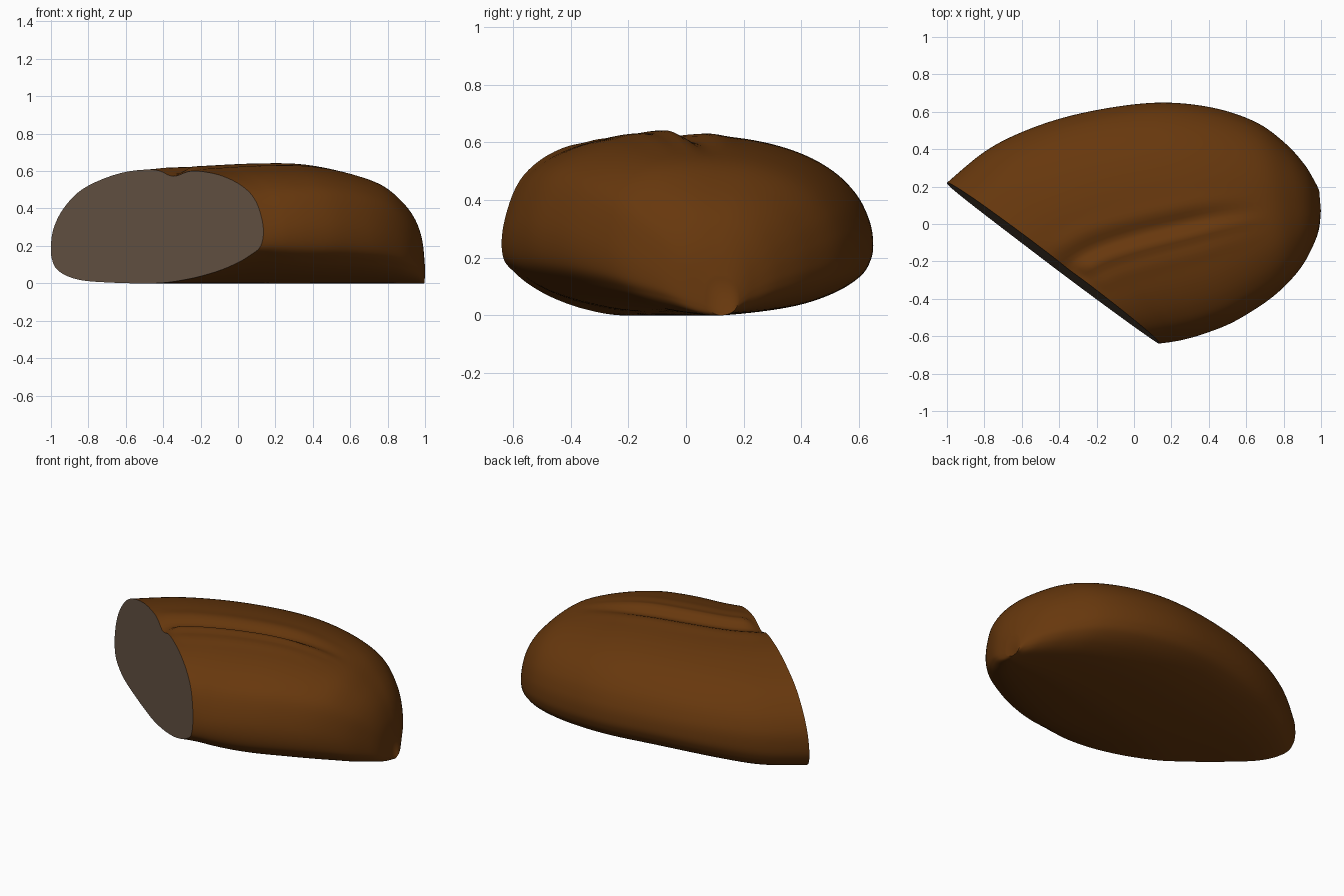
import bpy
import bmesh
import math
from mathutils import Vector

cube = bpy.data.objects.get("Cube")
if cube:
    bpy.data.objects.remove(cube, do_unlink=True)


def make_material(name, colour):
    material = bpy.data.materials.new(name)
    material.use_nodes = True
    material.diffuse_color = colour
    shader = next(n for n in material.node_tree.nodes if n.type == "BSDF_PRINCIPLED")
    shader.inputs["Base Color"].default_value = colour
    shader.inputs["Roughness"].default_value = 0.8
    return material


def spline_point(points, index, fraction, closed):
    """Smooth curve through the points, evaluated between index and index + 1."""
    count = len(points)

    def pick(i):
        return points[i % count] if closed else points[max(0, min(count - 1, i))]

    before, start, end, after = (Vector(pick(index + k)) for k in (-1, 0, 1, 2))
    slope_in, slope_out = (end - before) / 2, (after - start) / 2
    f, ff, fff = fraction, fraction ** 2, fraction ** 3
    return (start * (2 * fff - 3 * ff + 1) + slope_in * (fff - 2 * ff + f)
            + end * (3 * ff - 2 * fff) + slope_out * (fff - ff))


def resample(points, steps, closed=False):
    spans = len(points) if closed else len(points) - 1
    result = [spline_point(points, i, k / steps, closed)
              for i in range(spans) for k in range(steps)]
    if not closed:
        result.append(Vector(points[-1]))
    return result


def bump(value, centre, width):
    return math.exp(-((value - centre) / width) ** 2)


def smooth_ramp(value, low, high):
    f = max(0, min(1, (value - low) / (high - low)))
    return f * f * (3 - 2 * f)


# Cross-section: fraction across, fraction of height at the cut and further in
profile = [
    (0, .36, .42), (.012, .5, .54), (.05, .65, .68), (.12, .8, .81),
    (.22, .905, .91), (.35, .98, .975), (.5, 1, 1), (.65, .99, 1),
    (.78, .95, .96), (.89, .855, .87), (.96, .72, .74), (1, .5, .5),
    (.993, .33, .3), (.94, .24, .19), (.87, .165, .115), (.775, .095, .06),
    (.65, .035, .02), (.5, 0, 0), (.27, .008, .045), (.13, .035, .12),
    (.04, .11, .22), (.006, .22, .32),
]

# Stations from the cut to the rounded end: back x, y, front x, y, height
stations = [
    (-1, .22, .13, -.64, .61),
    (-.8, .385, .2, -.63, .615),
    (-.6, .49, .27, -.615, .62),
    (-.35, .575, .37, -.585, .625),
    (-.05, .633, .5, -.535, .625),
    (.2, .648, .61, -.475, .61),
    (.45, .615, .73, -.395, .575),
    (.66, .54, .825, -.31, .525),
    (.81, .43, .9, -.22, .445),
    (.91, .32, .955, -.12, .355),
    (.965, .23, .988, -.03, .25),
    (.99, .18, .999, .07, .13),
]
tip = Vector((.987, .15, .008))
cut_inward = Vector((.606, .796))


def score_offset(across, progress):
    """Baker's score: a valley between two lips with a raised floor."""
    fade = 1 - smooth_ramp(progress, .35, .62)
    inside = smooth_ramp(progress, 0, .06)
    valley = -.038 * bump(across, .565, .055)
    lips = .008 * (bump(across, .47, .04) + bump(across, .67, .04))
    floor = .042 * inside * bump(across, .59, .035)
    return fade * (valley + lips * inside + floor)


# Crust rings and the flat, slightly leaning cut face
section = resample(profile, 8, closed=True)
path = resample(stations, 6)
mesh = bmesh.new()
rings = []
for number, (back_x, back_y, front_x, front_y, height) in enumerate(path):
    progress = number / (len(path) - 1)
    rounding = smooth_ramp(progress, 0, .35)
    lean = .07 * (1 - smooth_ramp(progress, 0, .4))
    ring = []
    for across, cut_up, inner_up in section:
        up = cut_up + (inner_up - cut_up) * rounding
        z = max(0, up * height)
        if up > .7:
            z += score_offset(across, progress)
        shift = cut_inward * lean * (z - .2)
        x = back_x + (front_x - back_x) * across + shift.x
        y = back_y + (front_y - back_y) * across + shift.y
        ring.append(mesh.verts.new((x, y, z)))
    rings.append(ring)

size = len(section)
for first, second in zip(rings, rings[1:]):
    for i in range(size):
        j = (i + 1) % size
        mesh.faces.new((first[i], first[j], second[j], second[i]))
pole = mesh.verts.new(tip)
for i in range(size):
    mesh.faces.new((rings[-1][i], rings[-1][(i + 1) % size], pole))
cut_face = mesh.faces.new(rings[0])
cut_face.material_index = 1
bmesh.ops.recalc_face_normals(mesh, faces=mesh.faces[:])

data = bpy.data.meshes.new("half_loaf")
mesh.to_mesh(data)
mesh.free()
data.materials.append(make_material("brown crust", (.135, .039, .004, 1)))
data.materials.append(make_material("greyish crumb", (.125, .083, .056, 1)))
loaf = bpy.data.objects.new("half_loaf", data)
bpy.context.collection.objects.link(loaf)

# Smooth crust with a crisp cut edge
bpy.ops.object.select_all(action="DESELECT")
loaf.select_set(True)
bpy.context.view_layer.objects.active = loaf
bpy.ops.object.shade_smooth_by_angle(angle=math.radians(40))
